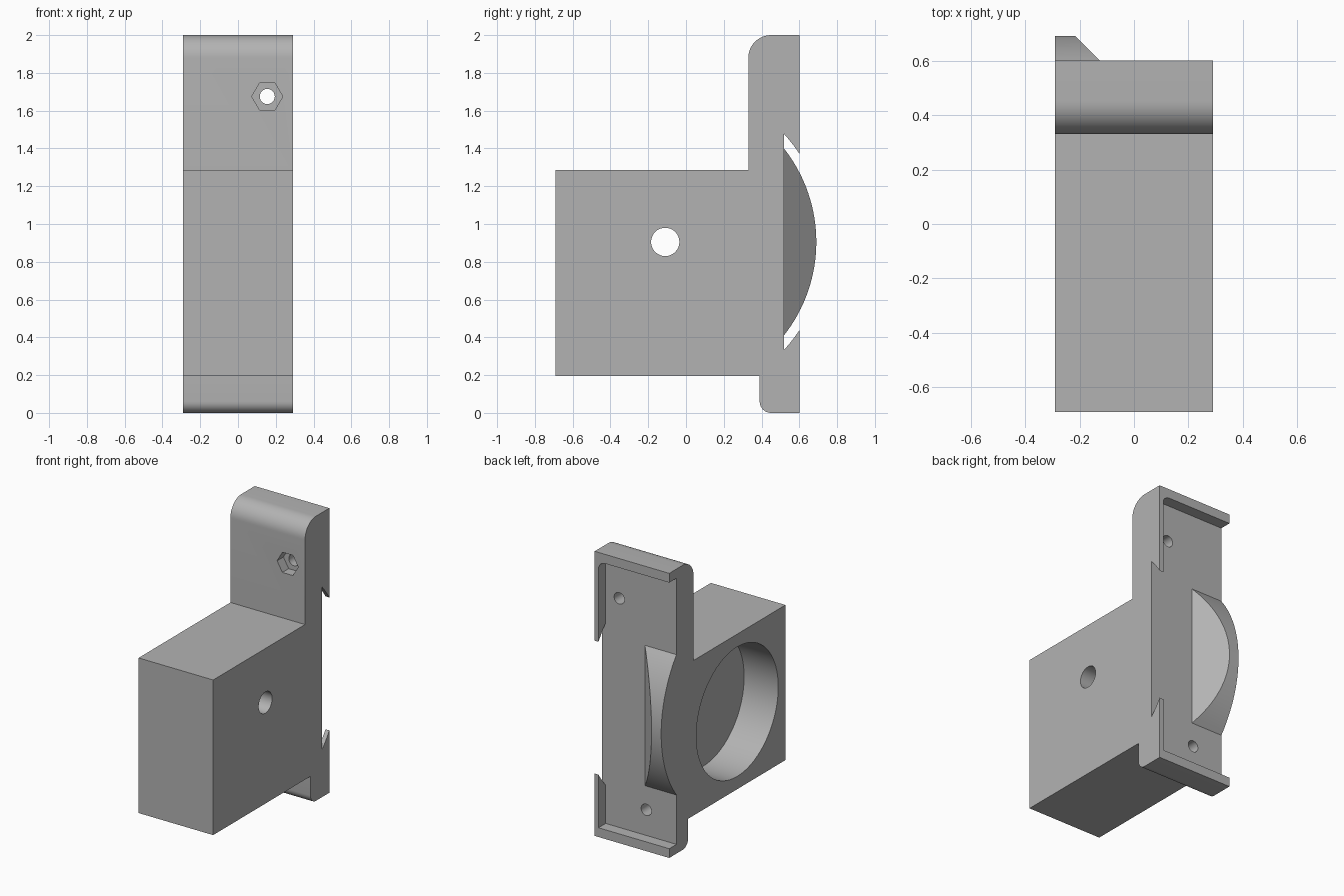
import bpy, bmesh, math
from mathutils import Vector

if "Cube" in bpy.data.objects:
    bpy.data.objects.remove(bpy.data.objects["Cube"])

W = 0.29                      # half width
FLOOR = 0.52                  # y of the recessed back floor
BACK = 0.60                   # y of the back rim
PIVOT = (-0.11, 0.905)        # y, z of the small cross hole

grey = bpy.data.materials.new("grey plastic")
grey.diffuse_color = (0.45, 0.45, 0.45, 1)
grey.use_nodes = True
grey.node_tree.nodes["Principled BSDF"].inputs["Base Color"].default_value = grey.diffuse_color


def arc(cx, cy, r, a0, a1, n):
    """Points on an arc, angles in degrees."""
    return [(cx + r * math.cos(math.radians(a0 + (a1 - a0) * i / n)),
             cy + r * math.sin(math.radians(a0 + (a1 - a0) * i / n))) for i in range(n + 1)]


def prism(name, pts, lo, hi, axis, cut_plane=None):
    """Extrude a profile: axis X takes (y, z) points, axis Y takes (x, z) points."""
    bm = bmesh.new()
    place = (lambda p, t: (t, p[0], p[1])) if axis == 'X' else (lambda p, t: (p[0], t, p[1]))
    face = bm.faces.new([bm.verts.new(place(p, lo)) for p in pts])
    new = bmesh.ops.extrude_face_region(bm, geom=[face])['geom']
    shift = Vector(place((0, 0), hi - lo))
    bmesh.ops.translate(bm, vec=shift, verts=[v for v in new if isinstance(v, bmesh.types.BMVert)])
    if cut_plane:
        co, no = cut_plane
        res = bmesh.ops.bisect_plane(bm, geom=bm.verts[:] + bm.edges[:] + bm.faces[:],
                                     plane_co=co, plane_no=no, clear_outer=True)
        edges = [e for e in res['geom_cut'] if isinstance(e, bmesh.types.BMEdge)]
        bmesh.ops.contextual_create(bm, geom=edges)
    bmesh.ops.recalc_face_normals(bm, faces=bm.faces[:])
    me = bpy.data.meshes.new(name)
    bm.to_mesh(me)
    bm.free()
    me.materials.append(grey)
    ob = bpy.data.objects.new(name, me)
    bpy.context.collection.objects.link(ob)
    return ob


def circle(cx, cy, r, n):
    return arc(cx, cy, r, 0, 360, n)[:-1]


def combine(target, tool, operation):
    mod = target.modifiers.new(tool.name, 'BOOLEAN')
    mod.operation, mod.solver, mod.object = operation, 'EXACT', tool
    bpy.context.view_layer.objects.active = target
    bpy.ops.object.modifier_apply(modifier=mod.name)
    bpy.data.objects.remove(tool)


# Housing block with mounting plate, one side profile
profile = [(-0.69, 0.195), (0.39, 0.195)]
profile += arc(0.45, 0.06, 0.06, 180, 270, 8)
profile += [(BACK, 0), (BACK, 2)]
profile += arc(0.45, 1.88, 0.12, 90, 180, 12)
profile += [(0.33, 1.285), (-0.69, 1.285)]
bracket = prism("bracket", profile, -W, W, 'X')

# Recess in the back, open on one side, with one rounded corner
recess = [(-0.4, 0.065), (0.26, 0.065)] + arc(0.21, 1.885, 0.05, 0, 90, 8) + [(-0.4, 1.935)]
combine(bracket, prism("recess", recess, FLOOR, 0.9, 'Y'), 'DIFFERENCE')

# Round clearance gap in the side rim
half = math.degrees(math.acos((FLOOR - PIVOT[0]) / 0.85))
gap = arc(*PIVOT, 0.85, -half, half, 32)
combine(bracket, prism("rim_gap", gap, 0.1, 0.4, 'X'), 'DIFFERENCE')

# Curved guide on the back with a slanted inner face
half = math.degrees(math.acos((FLOOR - PIVOT[0]) / 0.80))
seg = arc(*PIVOT, 0.80, -half, half, 32)
seg = [(0.48, seg[0][1])] + seg + [(0.48, seg[-1][1])]
guide = prism("guide", seg, -W, 0.1, 'X', ((-0.045, FLOOR, 0), (1, 1, 0)))
combine(bracket, guide, 'UNION')

# Large round pocket and small cross hole
combine(bracket, prism("round_pocket", circle(-0.155, 0.74, 0.455, 72), -0.5, -0.025, 'X'), 'DIFFERENCE')
combine(bracket, prism("cross_hole", circle(*PIVOT, 0.075, 32), -0.2, 0.5, 'X'), 'DIFFERENCE')

# Screw holes and hexagonal nut pocket
combine(bracket, prism("upper_hole", circle(0.155, 1.675, 0.04, 24), 0.2, 0.56, 'Y'), 'DIFFERENCE')
combine(bracket, prism("nut_pocket", circle(0.155, 1.675, 0.082, 6), 0.2, 0.40, 'Y'), 'DIFFERENCE')
combine(bracket, prism("lower_hole", circle(-0.055, 0.245, 0.04, 24), 0.33, 0.56, 'Y'), 'DIFFERENCE')

bpy.ops.object.select_all(action='DESELECT')
bracket.select_set(True)
bpy.context.view_layer.objects.active = bracket
bpy.ops.object.shade_smooth_by_angle(angle=math.radians(30))
